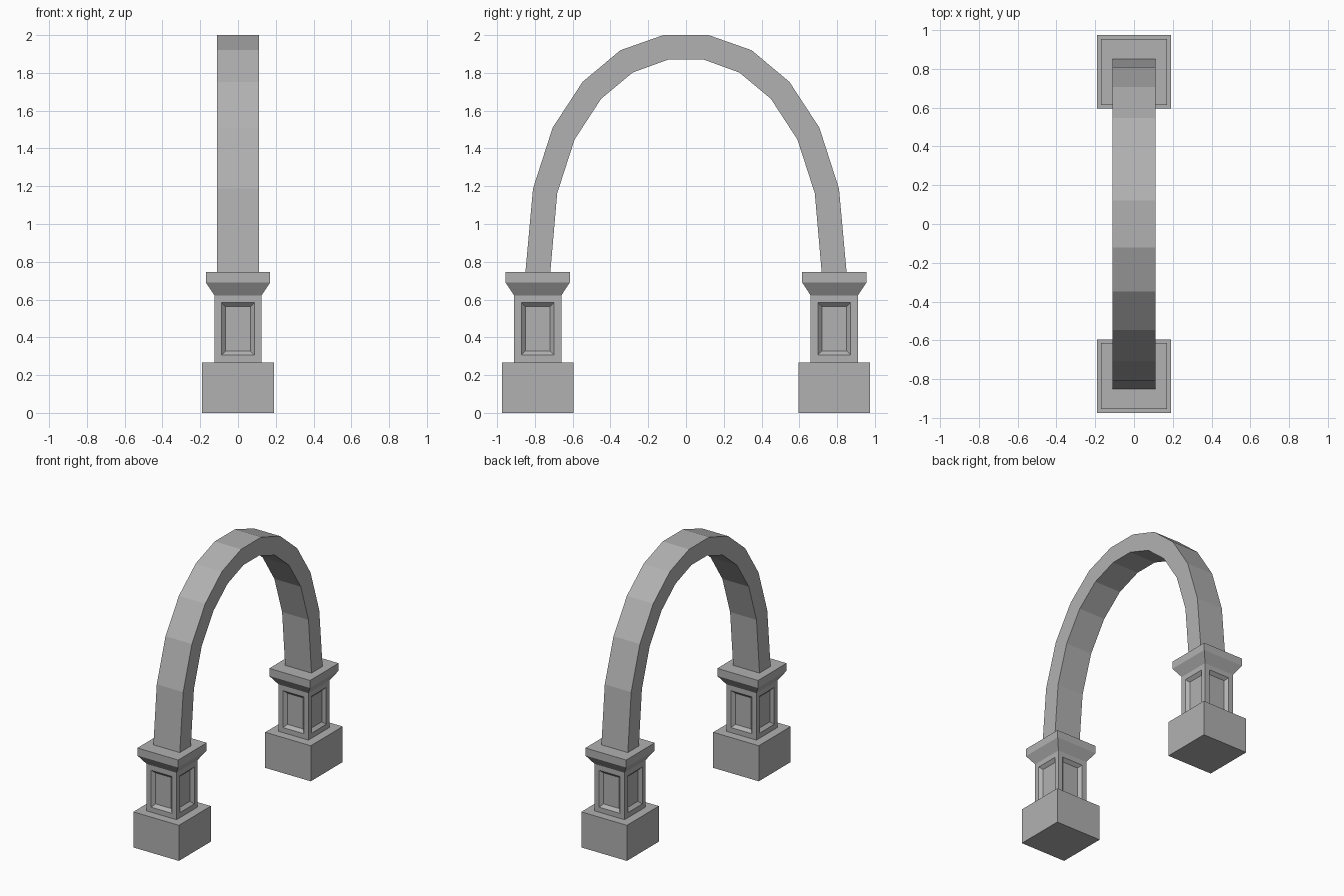
import bpy, bmesh

if "Cube" in bpy.data.objects:
    bpy.data.objects.remove(bpy.data.objects["Cube"])

# Dark grey stone
stone = bpy.data.materials.new("stone")
stone.diffuse_color = (0.44, 0.44, 0.44, 1)
stone.use_nodes = True
stone.node_tree.nodes["Principled BSDF"].inputs["Base Color"].default_value = stone.diffuse_color


def finish(bm, name):
    bmesh.ops.recalc_face_normals(bm, faces=bm.faces)
    mesh = bpy.data.meshes.new(name)
    bm.to_mesh(mesh)
    bm.free()
    mesh.materials.append(stone)
    obj = bpy.data.objects.new(name, mesh)
    bpy.context.collection.objects.link(obj)
    return obj


def pedestal(name, y):
    # Square stepped profile: (half width, height) from plinth to cap
    profile = [(0.19, 0), (0.19, 0.268), (0.125, 0.268), (0.125, 0.622),
               (0.17, 0.69), (0.17, 0.747)]
    bm = bmesh.new()
    rings = [[bm.verts.new((sx * h, sy * h, z))
              for sx, sy in ((-1, -1), (1, -1), (1, 1), (-1, 1))]
             for h, z in profile]
    panels = []
    for k, (lo, hi) in enumerate(zip(rings, rings[1:])):
        for i in range(4):
            j = (i + 1) % 4
            f = bm.faces.new((lo[i], lo[j], hi[j], hi[i]))
            if k == 2:
                panels.append(f)
    bm.faces.new(rings[0][::-1])
    bm.faces.new(rings[-1])
    bm.normal_update()
    # Recessed panels with sloping edges on the four shaft sides
    for thickness, depth in ((0.038, 0), (0.022, -0.022)):
        bmesh.ops.inset_individual(bm, faces=panels, thickness=thickness,
                                   depth=depth, use_even_offset=True)
    finish(bm, name).location.y = y


def arch():
    # Half outlines (y, z) from springing to crown, mirrored across y
    outer = [(0.85, 0.747), (0.81, 1.187), (0.706, 1.51), (0.547, 1.753),
             (0.347, 1.92), (0.12, 2.0)]
    inner = [(0.718, 0.747), (0.682, 1.162), (0.59, 1.447), (0.45, 1.662),
             (0.282, 1.802), (0.092, 1.871)]
    outer += [(-y, z) for y, z in reversed(outer)]
    inner += [(-y, z) for y, z in reversed(inner)]
    bm = bmesh.new()
    w = 0.11
    rings = [[bm.verts.new(p) for p in ((-w, *o), (w, *o), (w, *i), (-w, *i))]
             for o, i in zip(outer, inner)]
    for a, b in zip(rings, rings[1:]):
        for i in range(4):
            j = (i + 1) % 4
            bm.faces.new((a[i], a[j], b[j], b[i]))
    bm.faces.new(rings[0])
    bm.faces.new(rings[-1])
    finish(bm, "arch_band")


pedestal("front_pedestal", -0.785)
pedestal("back_pedestal", 0.785)
arch()
